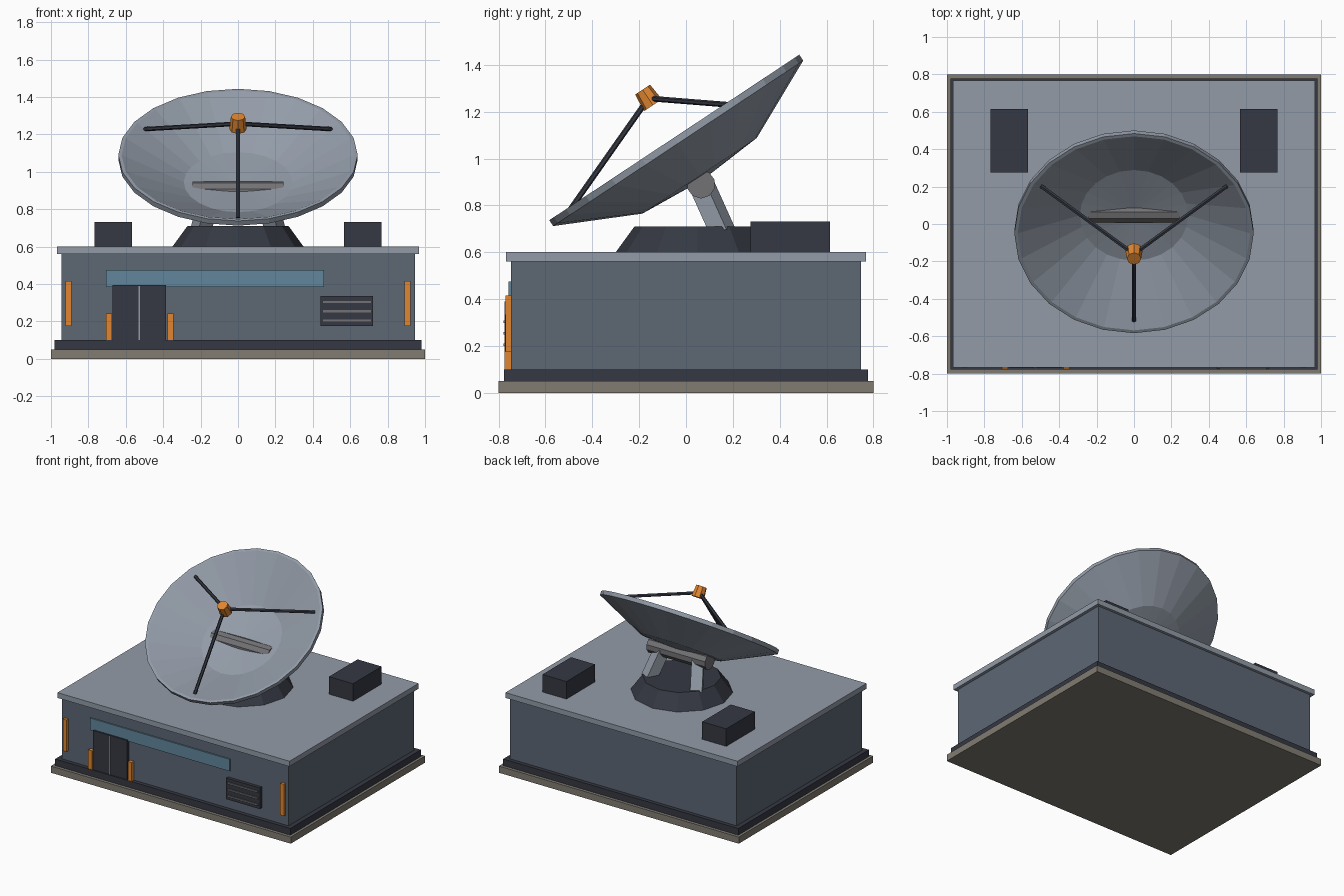
import bpy, bmesh, math
from mathutils import Vector, Matrix

if "Cube" in bpy.data.objects:
    bpy.data.objects.remove(bpy.data.objects["Cube"])


def mat(name, rgb):
    m = bpy.data.materials.new(name)
    m.diffuse_color = (*rgb, 1)
    m.use_nodes = True
    m.node_tree.nodes["Principled BSDF"].inputs["Base Color"].default_value = m.diffuse_color
    return m


CONCRETE = mat("concrete", (0.22, 0.20, 0.17))
DARK = mat("dark_metal", (0.035, 0.04, 0.055))
WALL = mat("wall_panel", (0.11, 0.135, 0.175))
ROOF = mat("pale_metal", (0.29, 0.33, 0.39))
STEEL = mat("steel", (0.17, 0.17, 0.18))
GLASS = mat("glass", (0.12, 0.24, 0.33))
ORANGE = mat("orange", (0.75, 0.24, 0.03))


def finish(name, bm, material):
    bmesh.ops.recalc_face_normals(bm, faces=bm.faces)
    me = bpy.data.meshes.new(name)
    bm.to_mesh(me)
    bm.free()
    me.materials.append(material)
    ob = bpy.data.objects.new(name, me)
    bpy.context.collection.objects.link(ob)
    return ob


def box(name, x, y, z, material):
    """Box from (min, max) pairs."""
    bm = bmesh.new()
    size = Matrix.Diagonal((x[1] - x[0], y[1] - y[0], z[1] - z[0], 1))
    centre = Matrix.Translation((sum(x) / 2, sum(y) / 2, sum(z) / 2))
    bmesh.ops.create_cube(bm, size=1, matrix=centre @ size)
    return finish(name, bm, material)


def rod(name, a, b, r1, r2, sides, material, turn=0.0):
    """Prism or cone frustum running from a to b."""
    a, b = Vector(a), Vector(b)
    d = b - a
    m = (Matrix.Translation((a + b) / 2) @ d.to_track_quat('Z', 'Y').to_matrix().to_4x4()
         @ Matrix.Rotation(turn, 4, 'Z'))
    bm = bmesh.new()
    bmesh.ops.create_cone(bm, cap_ends=True, segments=sides, radius1=r1, radius2=r2,
                          depth=d.length, matrix=m)
    return finish(name, bm, material)


# Building shell
box("ground_slab", (-1, 1), (-0.8, 0.8), (0, 0.05), CONCRETE)
box("plinth", (-0.98, 0.98), (-0.777, 0.777), (0.05, 0.1), DARK)
box("walls", (-0.945, 0.945), (-0.748, 0.748), (0.1, 0.56), WALL)
box("roof", (-0.967, 0.967), (-0.768, 0.768), (0.56, 0.6), ROOF)

# Front details
box("window_strip", (-0.705, 0.46), (-0.758, -0.74), (0.385, 0.475), GLASS)
box("door", (-0.67, -0.385), (-0.77, -0.74), (0.1, 0.395), DARK)
box("door_seam", (-0.532, -0.523), (-0.774, -0.76), (0.1, 0.39), ROOF)
for i, x in enumerate((-0.69, -0.36)):
    box(f"door_post_{i}", (x - 0.016, x + 0.016), (-0.775, -0.74), (0.1, 0.242), ORANGE)
box("vent", (0.442, 0.722), (-0.772, -0.74), (0.176, 0.335), DARK)
for i, z in enumerate((0.205, 0.254, 0.303)):
    box(f"vent_slat_{i}", (0.455, 0.71), (-0.78, -0.765), (z - 0.006, z + 0.006), STEEL)

# Mirrored corner lights and roof units
for side, s in (("left", -1), ("right", 1)):
    x = s * 0.906
    box(f"corner_light_{side}", (x - 0.015, x + 0.015), (-0.77, -0.74), (0.175, 0.415), ORANGE)
    x = s * 0.666
    box(f"roof_unit_{side}", (x - 0.1, x + 0.1), (0.275, 0.615), (0.6, 0.732), DARK)

# Dish mount
rod("pedestal", (0, 0.05, 0.6), (0, 0.05, 0.71), 0.35, 0.27, 12, DARK)
rod("hinge", (-0.244, 0.064, 0.89), (0.244, 0.064, 0.89), 0.061, 0.061, 10, STEEL)
for side, s in (("left", -1), ("right", 1)):
    rod(f"mount_arm_{side}", (s * 0.2, 0.16, 0.68), (s * 0.15, 0.07, 0.88),
        0.058, 0.058, 4, ROOF, math.pi / 4)

# Dish: closed profile revolved in 24 steps, then tilted
TILT = Matrix.Translation((0, -0.05, 1.09)) @ Matrix.Rotation(math.radians(33.5), 4, 'X')
profile = [(0, -0.218), (0.293, -0.196), (0.64, -0.03), (0.64, 0),
           (0.622, 0), (0.29, -0.175), (0, -0.2)]
bm = bmesh.new()
pts = [bm.verts.new((0, r, z)) for r, z in profile]
edges = [bm.edges.new(p) for p in zip(pts, pts[1:])]
bmesh.ops.spin(bm, geom=pts + edges, cent=(0, 0, 0), axis=(0, 0, 1),
               angle=math.tau, steps=24)
bmesh.ops.remove_doubles(bm, verts=bm.verts, dist=0.0005)
bmesh.ops.transform(bm, matrix=TILT, verts=bm.verts)
finish("dish", bm, ROOF)

# Feed horn on three struts
rod("feed_horn", TILT @ Vector((0, 0, 0.165)), TILT @ Vector((0, 0, 0.245)),
    0.046, 0.038, 8, ORANGE)
for i in range(3):
    a = math.radians(-90 + 120 * i)
    foot = Vector((0.575 * math.cos(a), 0.575 * math.sin(a), -0.025))
    rod(f"feed_strut_{i}", TILT @ foot, TILT @ Vector((0, 0, 0.2)), 0.012, 0.012, 6, DARK)
